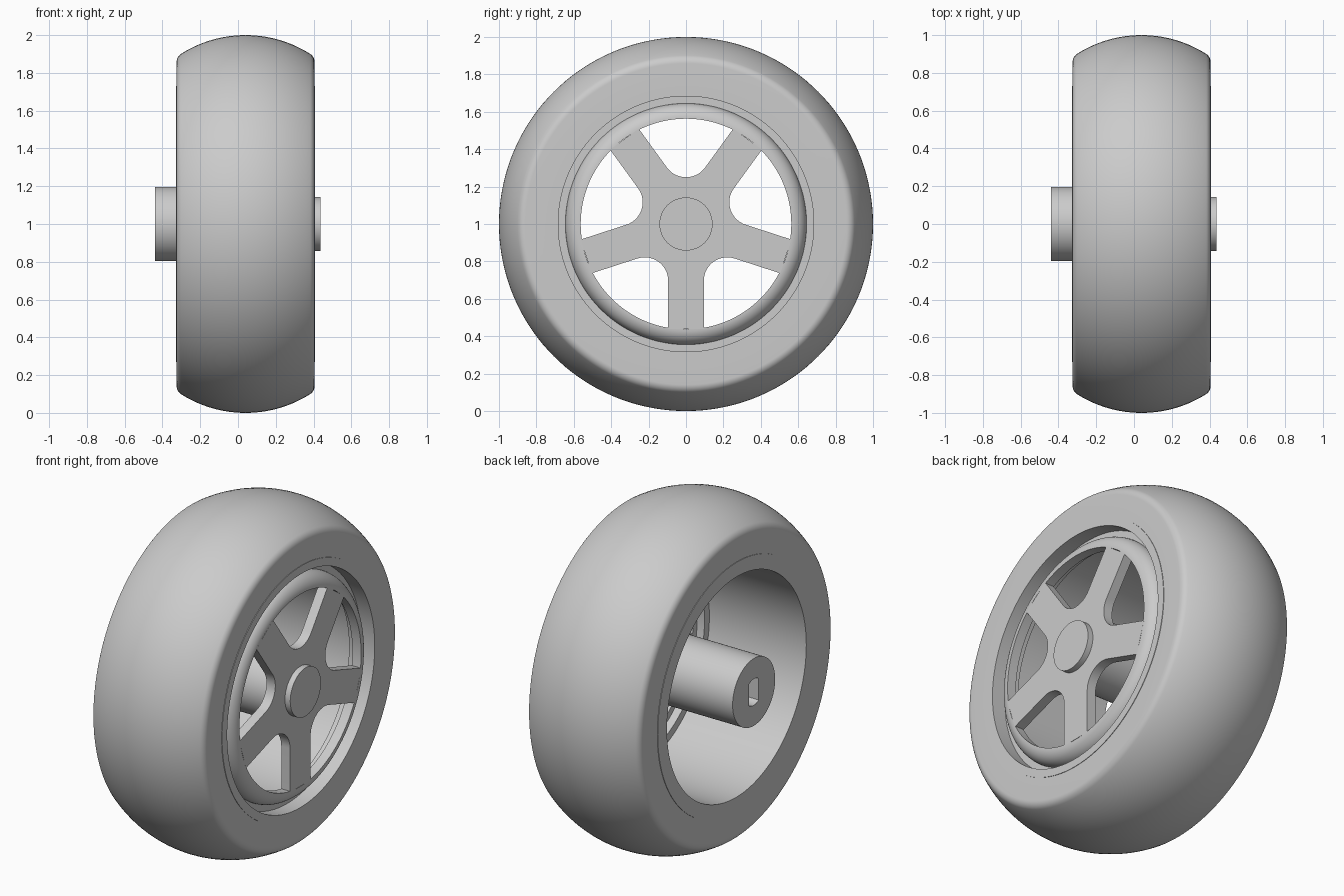
import bpy, bmesh
from math import sin, cos, pi, radians, sqrt, atan2

if "Cube" in bpy.data.objects:
    bpy.data.objects.remove(bpy.data.objects["Cube"])

SEGMENTS = 144
AXLE_Z = 1.0
MID = 0.04        # centre of the tyre along the axle
SIDE = 0.365      # half width at the sidewall
LIP = 0.368       # half width at the rim lip
LIP_R = 0.73

grey = bpy.data.materials.new("light_grey")
grey.use_nodes = True
grey.diffuse_color = (0.6, 0.6, 0.6, 1)
grey.node_tree.nodes["Principled BSDF"].inputs["Base Color"].default_value = (0.6, 0.6, 0.6, 1)


def finish(name, bm):
    bmesh.ops.remove_doubles(bm, verts=bm.verts, dist=1e-5)
    bmesh.ops.recalc_face_normals(bm, faces=bm.faces)
    mesh = bpy.data.meshes.new(name)
    bm.to_mesh(mesh)
    bm.free()
    mesh.materials.append(grey)
    obj = bpy.data.objects.new(name, mesh)
    obj.location.z = AXLE_Z
    bpy.context.collection.objects.link(obj)
    bpy.ops.object.select_all(action="DESELECT")
    obj.select_set(True)
    bpy.context.view_layer.objects.active = obj
    bpy.ops.object.shade_smooth_by_angle(angle=radians(30))


def revolve(name, profile, closed=True):
    """Turn (x, radius[, flat half width]) points about the axle."""
    bm = bmesh.new()
    rings = []
    for x, r, *flat in profile:
        limit = flat[0] if flat else r
        ring = []
        for i in range(SEGMENTS):
            a = 2 * pi * i / SEGMENTS
            y = max(-limit, min(limit, r * cos(a)))
            ring.append(bm.verts.new((x, y, r * sin(a))))
        rings.append(ring)
    pairs = list(zip(rings, rings[1:]))
    if closed:
        pairs.append((rings[-1], rings[0]))
    for p, q in pairs:
        for i in range(SEGMENTS):
            j = (i + 1) % SEGMENTS
            bm.faces.new((p[i], p[j], q[j], q[i]))
    finish(name, bm)


def arc(cx, cr, radius, start, end, steps):
    """Arc points; the angle is measured from the radial direction towards +x."""
    angles = [start + (end - start) * i / steps for i in range(steps + 1)]
    return [(cx + radius * sin(a), cr + radius * cos(a)) for a in angles]


# Tyre: domed tread, rounded shoulders, flat sidewalls
crown, shoulder = 0.638, 0.05
sx = SIDE - shoulder
sr = sqrt((crown - shoulder) ** 2 - sx ** 2)
lean = atan2(sx, sr)
half = arc(0, 1 - crown, crown, 0, lean, 14)
half += arc(sx, 1 - crown + sr, shoulder, lean, pi / 2, 8)[1:]
half.append((SIDE, LIP_R))
tyre = [(MID - x, r) for x, r in reversed(half)] + [(MID + x, r) for x, r in half[1:]]
revolve("tyre", tyre)

# Rim: barrel, stepped front groove and the rounded ring that carries the spokes
front, back = MID + LIP, MID - LIP
face, window_r, round_r, thickness = 0.404, 0.563, 0.082, 0.057
barrel_r = window_r + round_r
floor, plate_back = face - round_r, face - thickness
rim = [(back, barrel_r), (back, LIP_R), (front, LIP_R), (front, 0.683), (floor, 0.683)]
rim += arc(floor, window_r, round_r, 0, pi / 2, 12)
rim += [(plate_back, window_r), (plate_back, 0.6), (0.3, 0.6), (0.3, barrel_r)]
revolve("rim", rim)

# Spokes: five-armed plate, outlined by the rounded inner ends of the windows
spoke_half, fillet, wedge = 0.095, 0.126, radians(36)
centre_d = (spoke_half + fillet) / sin(wedge)
along = sqrt((window_r + 0.006) ** 2 - spoke_half ** 2)
corner = (along * sin(wedge) - spoke_half * cos(wedge),
          along * cos(wedge) + spoke_half * sin(wedge))
notch = [(-corner[0], corner[1])]
for i in range(17):
    a = pi + wedge + (pi - 2 * wedge) * i / 16
    notch.append((fillet * cos(a), centre_d + fillet * sin(a)))
notch.append(corner)
bm = bmesh.new()
outline = []
for k in range(5):
    t = -k * 2 * pi / 5
    for y, z in notch:
        outline.append(bm.verts.new((face, y * cos(t) - z * sin(t), y * sin(t) + z * cos(t))))
plate = bm.faces.new(outline)
moved = bmesh.ops.extrude_face_region(bm, geom=[plate], use_keep_orig=True)["geom"]
bmesh.ops.translate(bm, verts=[v for v in moved if isinstance(v, bmesh.types.BMVert)],
                    vec=(-thickness, 0, 0))
finish("spokes", bm)

# Hub: long boss with a flat-sided axle bore
revolve("hub", [(0.36, 0), (0.36, 0.197), (-0.44, 0.197), (-0.44, 0.077, 0.044),
                (0.1, 0.077, 0.044), (0.1, 0)], closed=False)

# Hub cap
revolve("hub_cap", [(0.37, 0), (0.37, 0.142), (0.438, 0.142), (0.438, 0)], closed=False)
